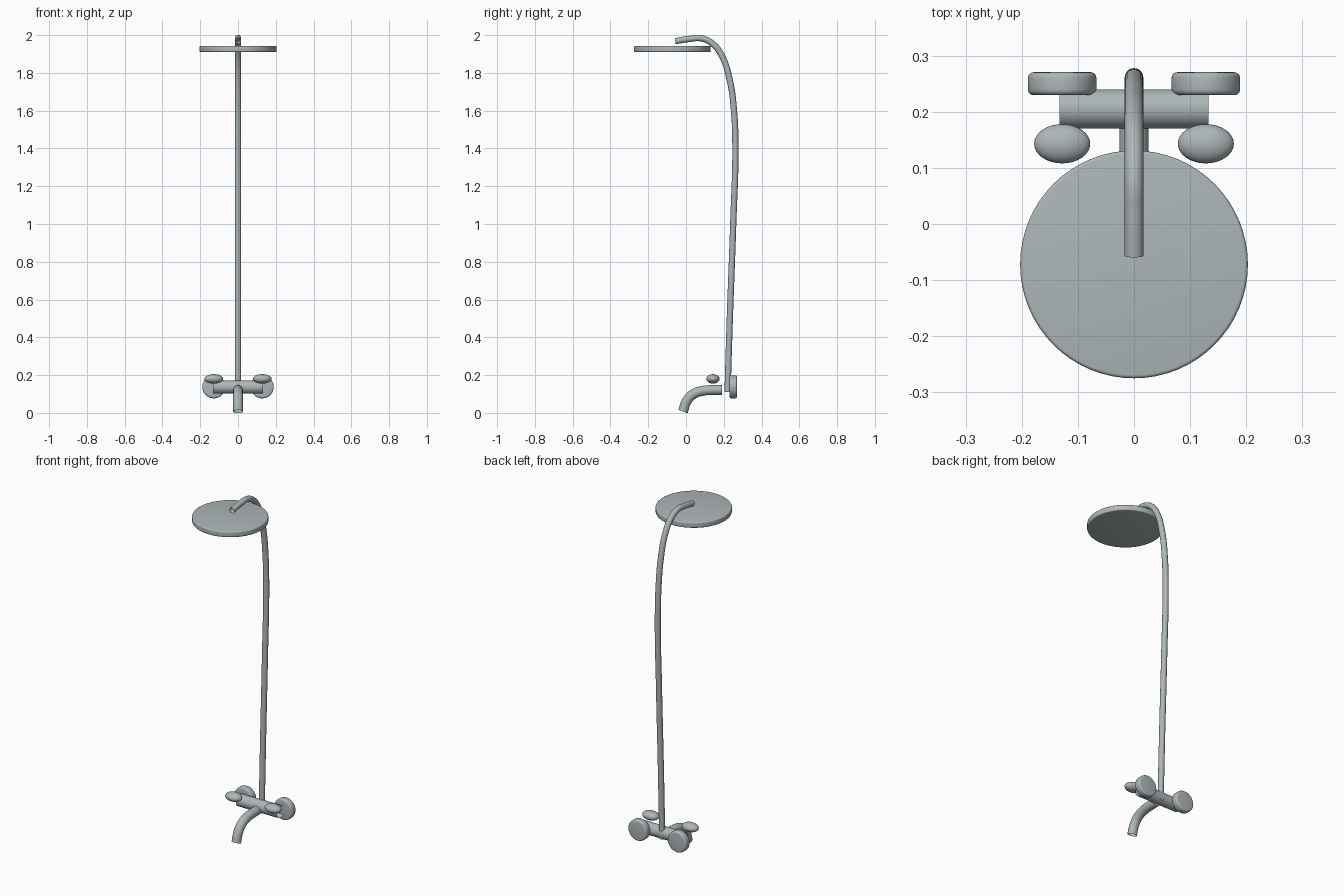
import bpy, math

if "Cube" in bpy.data.objects:
    bpy.data.objects.remove(bpy.data.objects["Cube"])

steel = bpy.data.materials.new("brushed_steel")
steel.diffuse_color = (0.42, 0.47, 0.48, 1)
steel.use_nodes = True
steel.node_tree.nodes["Principled BSDF"].inputs["Base Color"].default_value = steel.diffuse_color


def finish(ob, name, bevel=0):
    ob.name = name
    ob.data.materials.clear()
    ob.data.materials.append(steel)
    bpy.ops.object.select_all(action='DESELECT')
    ob.select_set(True)
    bpy.context.view_layer.objects.active = ob
    if bevel:
        mod = ob.modifiers.new("rounded_edge", 'BEVEL')
        mod.width, mod.segments = bevel, 4
        mod.limit_method, mod.angle_limit = 'ANGLE', math.radians(50)
        bpy.ops.object.modifier_apply(modifier=mod.name)
    bpy.ops.object.shade_smooth_by_angle(angle=math.radians(35))


def cylinder(name, r, depth, loc, rot=(0, 0, 0), bevel=0, cap='NGON', sides=48):
    bpy.ops.mesh.primitive_cylinder_add(vertices=sides, radius=r, depth=depth, location=loc,
                                        rotation=rot, end_fill_type=cap)
    finish(bpy.context.object, name, bevel)


def tube(name, r, path):
    """Open round tube along (y, z) points in the x = 0 plane."""
    cu = bpy.data.curves.new(name, 'CURVE')
    cu.dimensions = '3D'
    cu.bevel_depth, cu.bevel_resolution, cu.resolution_u = r, 6, 10
    sp = cu.splines.new('BEZIER')
    sp.bezier_points.add(len(path) - 1)
    for p, (y, z) in zip(sp.bezier_points, path):
        p.co = (0, y, z)
        p.handle_left_type = p.handle_right_type = 'AUTO'
    ob = bpy.data.objects.new(name, cu)
    bpy.context.collection.objects.link(ob)
    bpy.ops.object.select_all(action='DESELECT')
    ob.select_set(True)
    bpy.context.view_layer.objects.active = ob
    bpy.ops.object.convert(target='MESH')
    finish(bpy.context.object, name)


# Tall riser pipe that arches forward over the shower head
tube("riser_pipe", 0.0165, [(0.22, 0.11), (0.232, 0.5), (0.25, 1.0), (0.2615, 1.4), (0.254, 1.6),
                            (0.232, 1.76), (0.19, 1.89), (0.14, 1.955), (0.08, 1.983),
                            (0.02, 1.98), (-0.057, 1.968)])

# Curved bath spout
tube("spout", 0.026, [(0.19, 0.122), (0.14, 0.121), (0.09, 0.117), (0.04, 0.10),
                      (0.005, 0.065), (-0.016, 0.007)])

# Flat round shower head
cylinder("shower_head", 0.203, 0.033, (0, -0.072, 1.927), bevel=0.006, sides=64)

# Open horizontal mixer body
cylinder("mixer_body", 0.035, 0.266, (0, 0.205, 0.137), (0, math.pi / 2, 0), cap='NOTHING')

# Wall flanges and egg-shaped handles on both sides
for side, s in (("left", -1), ("right", 1)):
    cylinder(side + "_wall_flange", 0.061, 0.041, (s * 0.128, 0.25, 0.138),
             (math.pi / 2, 0, 0), bevel=0.01)
    bpy.ops.mesh.primitive_uv_sphere_add(segments=32, ring_count=16, radius=1,
                                         location=(s * 0.128, 0.143, 0.18))
    handle = bpy.context.object
    handle.scale = (0.05, 0.035, 0.025)
    bpy.ops.object.transform_apply(location=False, rotation=False, scale=True)
    finish(handle, side + "_handle")
